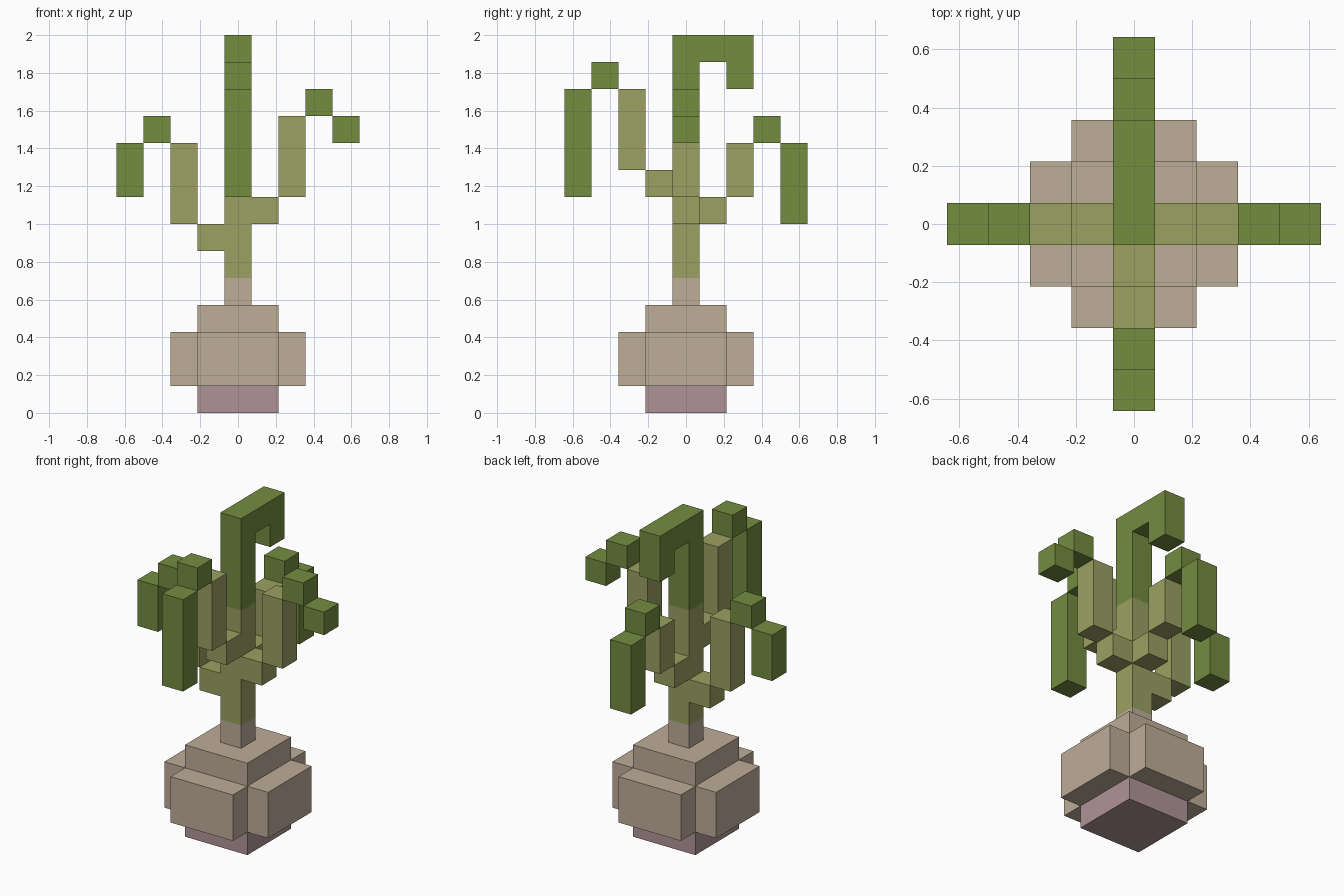
import bpy
import bmesh

if "Cube" in bpy.data.objects:
    bpy.data.objects.remove(bpy.data.objects["Cube"])

U = 1 / 7  # one block


def srgb(r, g, b):
    lin = lambda c: c / 12.92 if c <= 0.04045 else ((c + 0.055) / 1.055) ** 2.4
    return tuple(lin(v / 255) for v in (r, g, b)) + (1,)


def material(name, rgb):
    m = bpy.data.materials.new(name)
    m.diffuse_color = srgb(*rgb)
    m.use_nodes = True
    m.node_tree.nodes["Principled BSDF"].inputs["Base Color"].default_value = m.diffuse_color
    return m


LEAF = material("leaf_green", (116, 140, 64))
SHOOT = material("pale_green", (155, 161, 98))
BULB = material("bulb_tan", (190, 173, 152))
BASE = material("base_pink", (176, 148, 152))


def prism(name, outline, z0, z1, mat):
    """Extrude an outline (in blocks) from z0 to z1."""
    bm = bmesh.new()
    bottom = bm.faces.new([bm.verts.new((x * U, y * U, z0 * U)) for x, y in outline])
    top = bmesh.ops.extrude_face_region(bm, geom=[bottom], use_keep_orig=True)["geom"]
    verts = [v for v in top if isinstance(v, bmesh.types.BMVert)]
    bmesh.ops.translate(bm, verts=verts, vec=(0, 0, (z1 - z0) * U))
    bmesh.ops.recalc_face_normals(bm, faces=bm.faces[:])
    mesh = bpy.data.meshes.new(name)
    bm.to_mesh(mesh)
    bm.free()
    mesh.materials.append(mat)
    obj = bpy.data.objects.new(name, mesh)
    bpy.context.collection.objects.link(obj)
    return obj


def box(name, x0, x1, y0, y1, z0, z1, mat):
    return prism(name, [(x0, y0), (x1, y0), (x1, y1), (x0, y1)], z0, z1, mat)


def column(name, x, y, z0, z1, mat):
    return box(name, x - .5, x + .5, y - .5, y + .5, z0, z1, mat)


# Bulb: square base, cross-shaped belly, square shoulder
box("bulb_base", -1.5, 1.5, -1.5, 1.5, 0, 1, BASE)
quarter = [(2.5, -1.5), (2.5, 1.5), (1.5, 1.5)]
cross = []
for _ in range(4):
    cross += quarter
    quarter = [(-y, x) for x, y in quarter]
prism("bulb_belly", cross, 1, 3, BULB)
box("bulb_shoulder", -1.5, 1.5, -1.5, 1.5, 3, 4, BULB)

# Stem, with the top leaf bending to the back
column("stem_foot", 0, 0, 4, 5, BULB)
column("stem", 0, 0, 5, 10, SHOOT)
column("top_leaf_rise", 0, 0, 10, 13, LEAF)
box("top_leaf_arch", -.5, .5, -.5, 2.5, 13, 14, LEAF)
column("top_leaf_tip", 0, 2, 12, 13, LEAF)

# Side leaves: direction, start height, top of riser, bottom of tip
for side, dx, dy, start, rise, tip in [
    ("right", 1, 0, 7, 11, 10),
    ("left", -1, 0, 6, 10, 8),
    ("front", 0, -1, 8, 12, 8),
    ("back", 0, 1, 7, 10, 7),
]:
    parts = [("joint", start, start + 1, SHOOT), ("riser", start + 1, rise, SHOOT),
             ("bend", rise, rise + 1, LEAF), ("tip", tip, rise, LEAF)]
    for i, (part, z0, z1, mat) in enumerate(parts, 1):
        column(f"{side}_leaf_{part}", dx * i, dy * i, z0, z1, mat)
